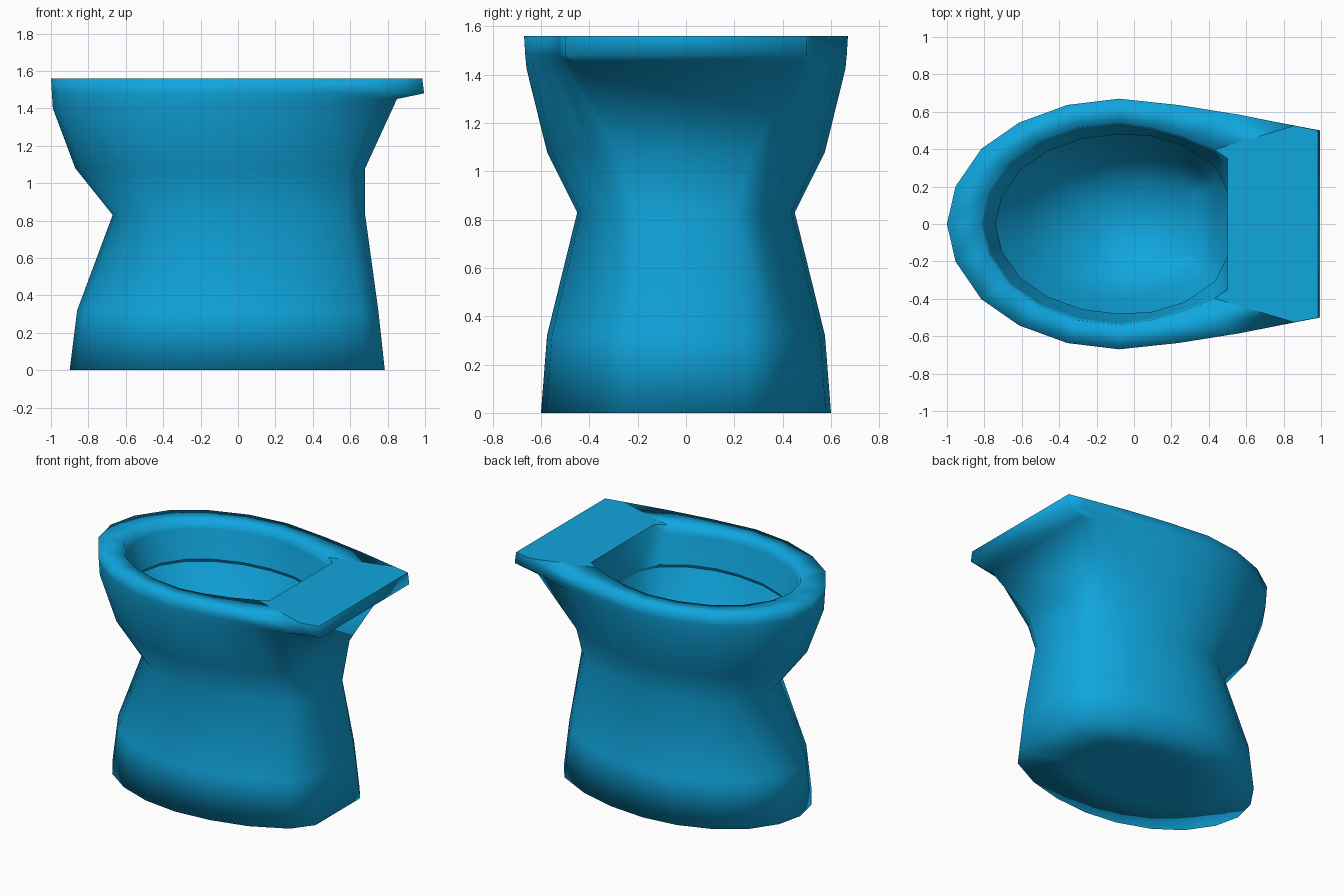
import bpy
import bmesh

cube = bpy.data.objects.get("Cube")
if cube:
    bpy.data.objects.remove(cube, do_unlink=True)

blue = bpy.data.materials.new("Blue glaze")
blue.use_nodes = True
colour = (0.005, 0.38, 0.73, 1)
blue.diffuse_color = colour
blue.node_tree.nodes["Principled BSDF"].inputs["Base Color"].default_value = colour

MIDDLE = -0.08  # x of the widest station
# Rounded nose as fractions of length and half width
NOSE = [(1, 0), (0.95, 0.3), (0.8, 0.6), (0.58, 0.81), (0.3, 0.95), (0, 1)]
# Tail stations: fraction of length, then taper when straight and when round
TAIL = [(0.3, 0.2, 0.06), (0.6, 0.5, 0.25), (0.88, 0.85, 0.6), (1, 1, 1)]


def section(z_front, z_back, front, back, width, back_width, roundness):
    """Closed outline: round nose at -x, straight edge at +x."""
    half = [(MIDDLE + (front - MIDDLE) * u, width * v) for u, v in NOSE]
    for t, straight, rounded in TAIL:
        taper = straight + (rounded - straight) * roundness
        half.append((MIDDLE + (back - MIDDLE) * t,
                     width + (back_width - width) * taper))
    outline = half + [(x, -y) for x, y in reversed(half[1:])]
    return [(x, y, z_front + (z_back - z_front) * (x - front) / (back - front))
            for x, y in outline]


# z front, z back, front x, back x, half width, back half width, roundness
SECTIONS = [
    # underside, pedestal and outer bowl
    (0, 0, -0.45, 0.36, 0.3, 0.14, 1),
    (0, 0, -0.9, 0.785, 0.6, 0.25, 1),
    (0.32, 0.32, -0.86, 0.75, 0.575, 0.24, 1),
    (0.83, 0.83, -0.67, 0.68, 0.45, 0.2, 1),
    (1.08, 1.08, -0.87, 0.68, 0.575, 0.28, 0.9),
    # rim and rear shelf
    (1.40, 1.45, -0.99, 0.85, 0.66, 0.47, 0.3),
    (1.48, 1.48, -0.995, 0.995, 0.665, 0.5, 0),
    (1.56, 1.56, -1.0, 0.985, 0.67, 0.5, 0),
    # opening and inner lip
    (1.56, 1.56, -0.82, 0.5, 0.54, 0.35, 0.4),
    (1.50, 1.50, -0.80, 0.5, 0.53, 0.33, 0.5),
    (1.31, 1.31, -0.74, 0.5, 0.48, 0.17, 1.2),
    # undercut and basin
    (1.29, 1.29, -0.75, 0.5, 0.49, 0.18, 1.2),
    (1.05, 1.05, -0.57, 0.43, 0.39, 0.2, 1),
    (0.80, 0.80, -0.22, 0.33, 0.22, 0.16, 1),
]

bm = bmesh.new()
rings = [[bm.verts.new(p) for p in section(*s)] for s in SECTIONS]
for low, high in zip(rings, rings[1:]):
    for i in range(len(low)):
        j = (i + 1) % len(low)
        bm.faces.new((low[i], low[j], high[j], high[i]))
bm.faces.new(rings[0])
bm.faces.new(rings[-1])
bmesh.ops.recalc_face_normals(bm, faces=bm.faces)

# Smooth everywhere except the flat rear shelf
for face in bm.faces:
    centre = face.calc_center_median()
    face.smooth = not (centre.z > 1.55 and centre.x > 0.6)

# Crisp lower edge on the inner lip
for ring in rings[10:12]:
    for a, b in zip(ring, ring[1:] + ring[:1]):
        bm.edges.get((a, b)).smooth = False

mesh = bpy.data.meshes.new("toilet_bowl")
bm.to_mesh(mesh)
bm.free()
mesh.materials.append(blue)
bowl = bpy.data.objects.new("toilet_bowl", mesh)
bpy.context.collection.objects.link(bowl)
